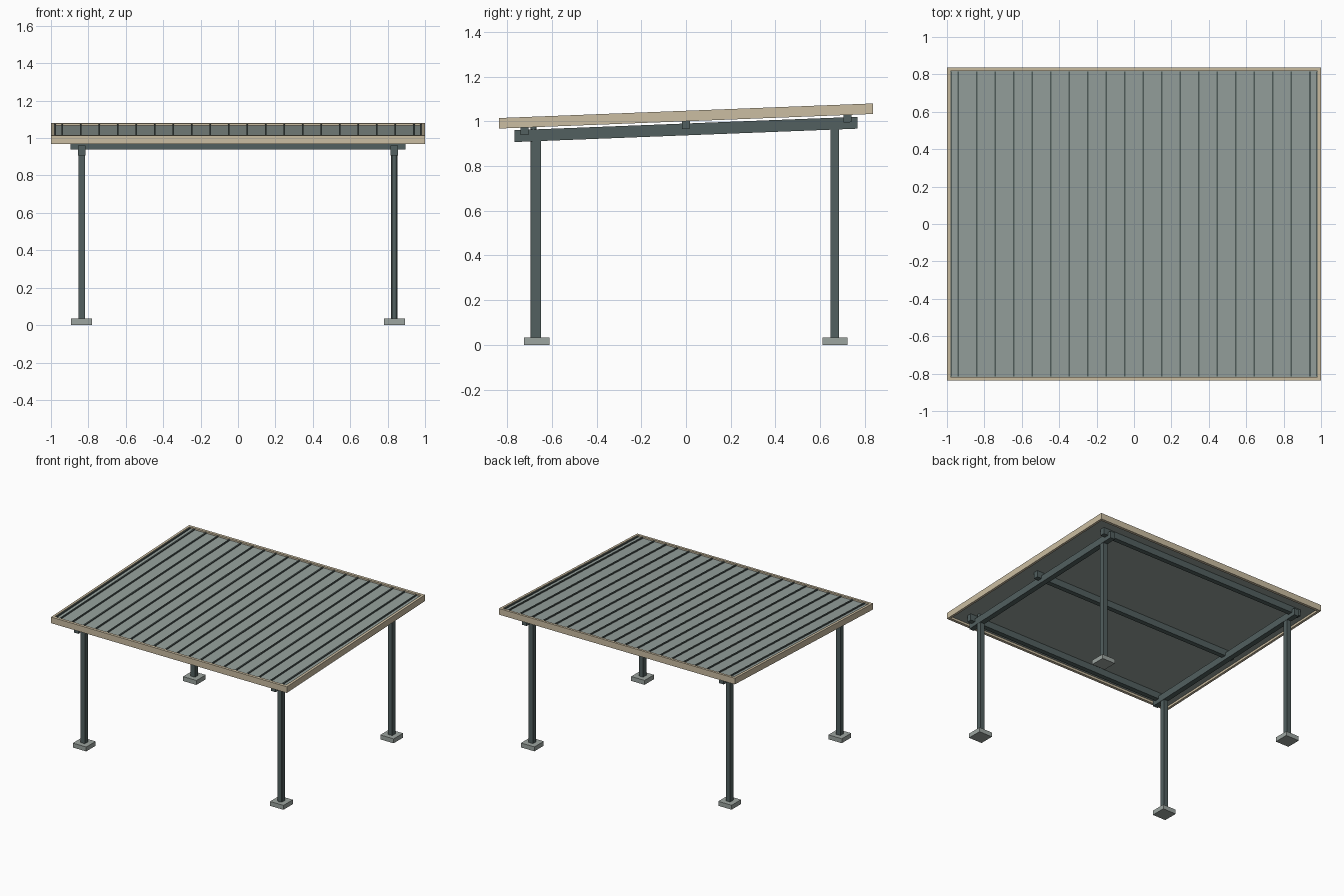
import bpy, bmesh, math

if "Cube" in bpy.data.objects:
    bpy.data.objects.remove(bpy.data.objects["Cube"])

SLOPE = 0.039   # roof rise per unit of y
DROP = -0.003   # height offset of the whole sloped frame


def material(name, rgb):
    m = bpy.data.materials.new(name)
    m.diffuse_color = (*rgb, 1.0)
    m.use_nodes = True
    m.node_tree.nodes["Principled BSDF"].inputs["Base Color"].default_value = m.diffuse_color
    return m


SHEET = material("grey_green_sheet", (0.300, 0.352, 0.332))
TRIM = material("beige_trim", (0.600, 0.512, 0.360))
STEEL = material("dark_green_steel", (0.084, 0.117, 0.115))
RIB = material("dark_rib", (0.084, 0.112, 0.106))
FOOT = material("grey_concrete", (0.335, 0.375, 0.352))


def finish(name, bm, mat):
    bmesh.ops.recalc_face_normals(bm, faces=bm.faces)
    me = bpy.data.meshes.new(name)
    bm.to_mesh(me)
    bm.free()
    me.materials.append(mat)
    ob = bpy.data.objects.new(name, me)
    bpy.context.collection.objects.link(ob)
    return ob


def box(name, x, y, z, mat, sheared=True):
    """Box from (min, max) ranges; sheared boxes follow the roof slope."""
    bm = bmesh.new()
    bmesh.ops.create_cube(bm, size=1.0)
    for v in bm.verts:
        v.co = [r[0] + (c + 0.5) * (r[1] - r[0]) for c, r in zip(v.co, (x, y, z))]
        if sheared:
            v.co.z += SLOPE * v.co.y + DROP
    return finish(name, bm, mat)


def around(c, size):
    return (c - size / 2, c + size / 2)


# Roof sheet and its raised ribs
box("roof_sheet", (-0.985, 0.985), (-0.82, 0.82), (1.020, 1.038), SHEET)
rib_xs = [-0.94 + i * 1.88 / 19 for i in range(20)] + [-0.979, 0.979]
for x in rib_xs:
    box("roof_rib", around(x, 0.010), (-0.815, 0.815), (1.037, 1.046), RIB)

# Trim boards around the roof
for s, side in ((-1, "left"), (1, "right")):
    box("trim_" + side, around(s * 0.991, 0.018), (-0.837, 0.837), (1.003, 1.050), TRIM)
for s, side in ((-1, "front"), (1, "back")):
    box("trim_" + side, (-0.982, 0.982), around(s * 0.827, 0.020), (1.003, 1.050), TRIM)

# Cross purlins under the sheet
for y in (-0.722, 0.0, 0.722):
    box("purlin", (-0.895, 0.895), around(y, 0.035), (0.970, 1.021), STEEL)

# Side beams, posts and footings
for sx in (-1, 1):
    x = sx * 0.836
    box("side_beam", around(x, 0.04), (-0.766, 0.766), (0.940, 0.993), STEEL)
    for y in (-0.668, 0.666):
        top = 0.95 + SLOPE * y
        box("post", around(x, 0.036), around(y, 0.038), (0.03, top), STEEL, False)
        box("footing", around(x, 0.113), around(y, 0.113), (0.0, 0.034), FOOT, False)

# Round drain pipe set into the front right post
bm = bmesh.new()
bmesh.ops.create_cone(bm, cap_ends=True, segments=12, radius1=0.014, radius2=0.014, depth=0.96)
bmesh.ops.translate(bm, verts=bm.verts, vec=(0.836, -0.682, 0.514))
pipe = finish("drain_pipe", bm, STEEL)
for p in pipe.data.polygons:
    p.use_smooth = abs(p.normal.z) < 0.5
